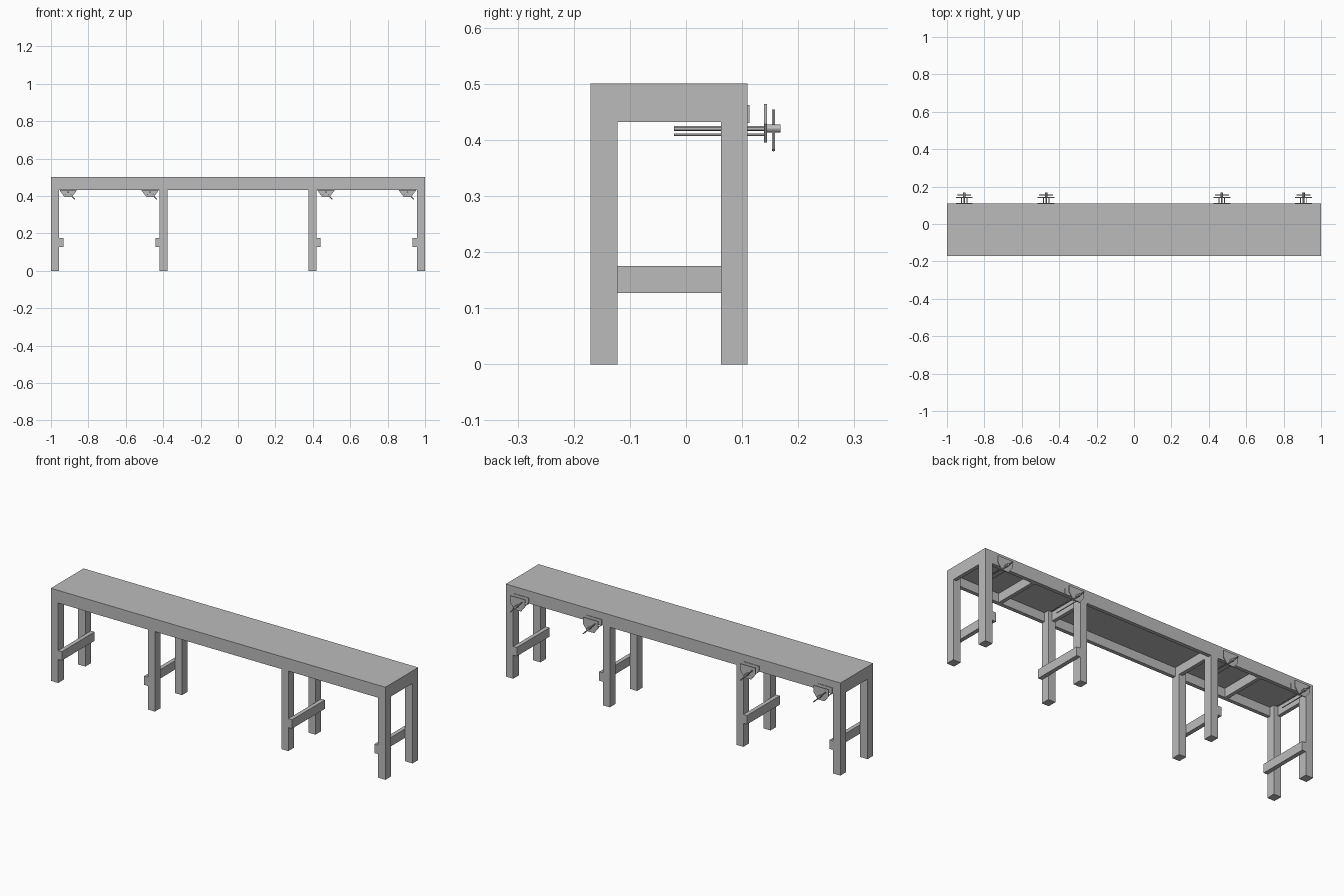
import bpy
import bmesh
from math import radians
from mathutils import Matrix, Vector

cube = bpy.data.objects.get("Cube")
if cube:
    bpy.data.objects.remove(cube, do_unlink=True)

grey = bpy.data.materials.new("plain grey")
grey.use_nodes = True
colour = (0.5, 0.5, 0.5, 1)
grey.diffuse_color = colour
grey.node_tree.nodes["Principled BSDF"].inputs["Base Color"].default_value = colour

FRONT, BACK = -0.17, 0.11
TOP, UNDER, SLAB = 0.5, 0.432, 0.48
LEG_X, LEG_Y, RAIL = 0.044, 0.048, 0.02


def finish(name, bm, smooth=False):
    bmesh.ops.recalc_face_normals(bm, faces=bm.faces)
    mesh = bpy.data.meshes.new(name)
    bm.to_mesh(mesh)
    bm.free()
    mesh.materials.append(grey)
    obj = bpy.data.objects.new(name, mesh)
    bpy.context.collection.objects.link(obj)
    if smooth:
        bpy.ops.object.select_all(action="DESELECT")
        obj.select_set(True)
        bpy.context.view_layer.objects.active = obj
        bpy.ops.object.shade_smooth_by_angle()
    return obj


def box(name, x, y, z):
    """Box from three (low, high) ranges."""
    bm = bmesh.new()
    size = [b - a for a, b in (x, y, z)]
    mid = [(a + b) / 2 for a, b in (x, y, z)]
    bmesh.ops.create_cube(bm, size=1, matrix=Matrix.Translation(mid) @ Matrix.Diagonal((*size, 1)))
    return finish(name, bm)


def rod(name, start, end, radius, sides=12):
    start, end = Vector(start), Vector(end)
    axis = end - start
    bm = bmesh.new()
    turn = axis.to_track_quat("Z", "Y").to_matrix().to_4x4()
    bmesh.ops.create_cone(bm, cap_ends=True, segments=sides, radius1=radius, radius2=radius,
                          depth=axis.length, matrix=Matrix.Translation((start + end) / 2) @ turn)
    return finish(name, bm, True)


def plate(name, outline, x, y):
    """Upright plate: an (x, z) outline given thickness along y."""
    bm = bmesh.new()
    face = bm.faces.new([bm.verts.new((x + px, y[0], pz)) for px, pz in outline])
    out = bmesh.ops.extrude_face_region(bm, geom=[face])["geom"]
    moved = [v for v in out if isinstance(v, bmesh.types.BMVert)]
    bmesh.ops.translate(bm, verts=moved, vec=(0, y[1] - y[0], 0))
    return finish(name, bm)


# Table top and long rails
box("table_top", (-1, 1), (FRONT, BACK), (SLAB, TOP))
box("front_rail", (-1, 1), (FRONT, FRONT + RAIL), (UNDER, SLAB))
box("back_rail", (-1, 1), (BACK - RAIL, BACK), (UNDER, SLAB))

# Leg frames: two legs, a top crossbar and a low stretcher on one side face
for side, label in ((-1, "right"), (1, "left")):
    for place, inner, outer, step in (("outer", 1 - LEG_X, 1, -1), ("inner", 0.378, 0.42, 1)):
        x = sorted((side * inner, side * outer))
        tag = f"{label}_{place}"
        box(f"{tag}_front_leg", x, (FRONT, FRONT + LEG_Y), (0, SLAB))
        box(f"{tag}_back_leg", x, (BACK - LEG_Y, BACK), (0, SLAB))
        edge = inner if step < 0 else outer
        box(f"{tag}_stretcher", sorted((side * edge, side * (edge + step * 0.022))),
            (FRONT, BACK), (0.127, 0.175))
        bar = outer if step < 0 else inner
        box(f"{tag}_crossbar", sorted((side * bar, side * (bar + (-RAIL if step < 0 else RAIL)))),
            (FRONT + RAIL, BACK - RAIL), (UNDER, SLAB))
    box(f"{label}_middle_crossbar", (side * 0.69 - RAIL / 2, side * 0.69 + RAIL / 2),
        (FRONT + RAIL, BACK - RAIL), (UNDER, SLAB))

# Clamping vices on the back rail
MOVING_JAW = [(-0.045, 0.464), (0.045, 0.464), (0.045, 0.428), (0.02, 0.395), (-0.02, 0.395), (-0.045, 0.428)]
FIXED_JAW = [(-0.045, 0.462), (0.045, 0.462), (0.045, 0.43), (-0.045, 0.43)]
SCREW_Z = 0.42
for number, x in enumerate((-0.908, -0.47, 0.47, 0.906), 1):
    tag = f"vice_{number}"
    plate(f"{tag}_fixed_jaw", FIXED_JAW, x, (BACK, 0.113))
    plate(f"{tag}_moving_jaw", MOVING_JAW, x, (0.139, 0.144))
    rod(f"{tag}_screw", (x, -0.021, SCREW_Z), (x, 0.15, SCREW_Z), 0.0045)
    rod(f"{tag}_collar", (x, 0.144, SCREW_Z), (x, 0.168, SCREW_Z), 0.007)
    for s in (-1, 1):
        rod(f"{tag}_guide_rod_{'left' if s > 0 else 'right'}",
            (x + s * 0.015, -0.021, 0.409), (x + s * 0.015, 0.14, 0.409), 0.0025)
    reach = Matrix.Rotation(radians(45), 3, "Y") @ Vector((0.05, 0, 0))
    centre = Vector((x, 0.156, 0.417))
    rod(f"{tag}_handle", centre - reach, centre + reach, 0.003)
